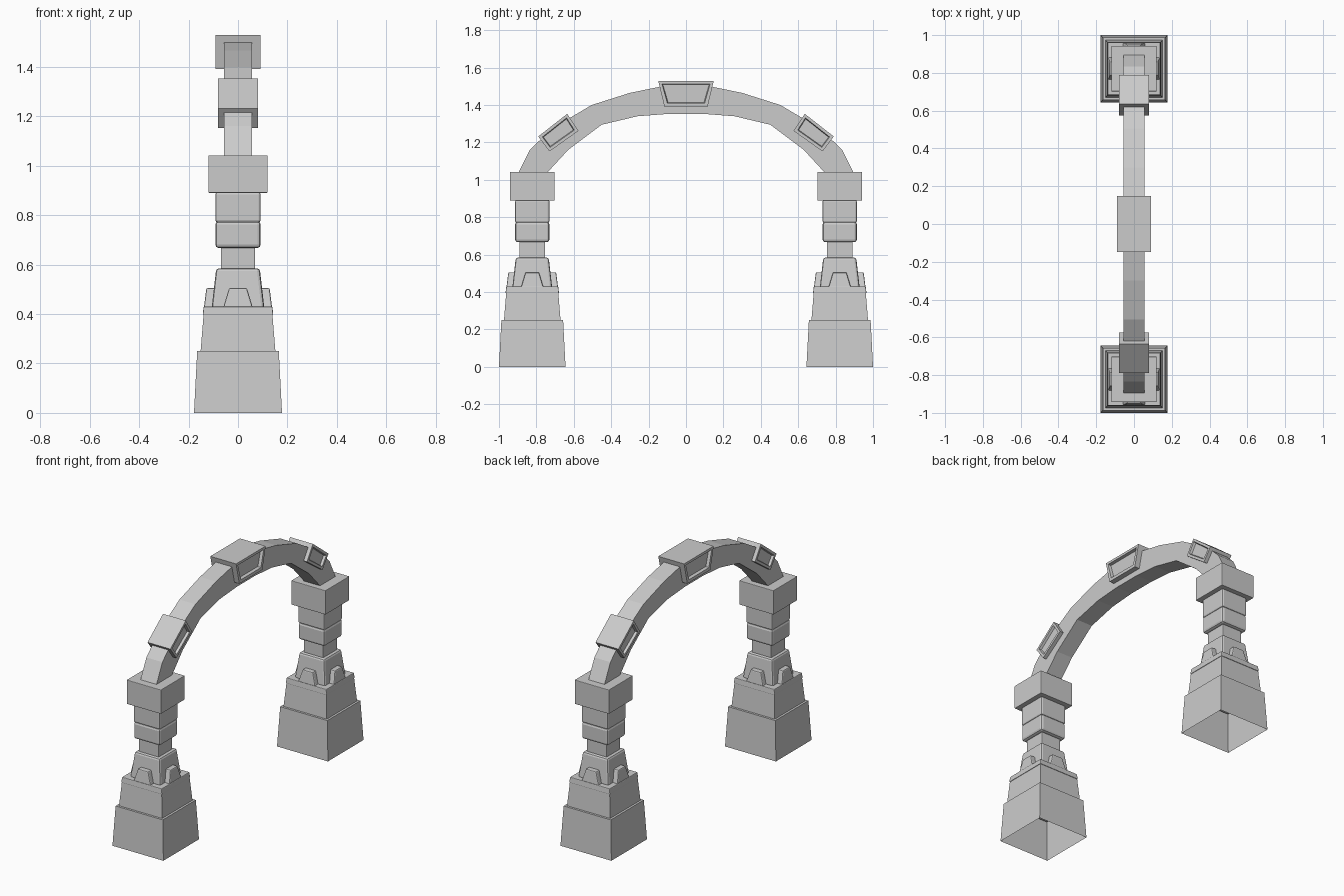
import bpy, bmesh
from mathutils import Matrix

if "Cube" in bpy.data.objects:
    bpy.data.objects.remove(bpy.data.objects["Cube"])

stone = bpy.data.materials.new("grey_stone")
stone.diffuse_color = (0.6, 0.6, 0.6, 1)
stone.use_nodes = True
stone.node_tree.nodes["Principled BSDF"].inputs["Base Color"].default_value = stone.diffuse_color


def finish(name, bm):
    bmesh.ops.recalc_face_normals(bm, faces=bm.faces)
    me = bpy.data.meshes.new(name)
    bm.to_mesh(me)
    bm.free()
    me.materials.append(stone)
    ob = bpy.data.objects.new(name, me)
    bpy.context.collection.objects.link(ob)
    return ob


def add_bevel(ob, width):
    mod = ob.modifiers.new("soft_edges", "BEVEL")
    mod.width = width
    mod.segments = 2
    mod.limit_method = "ANGLE"


def tapered_block(name, y, z0, z1, h0, h1, bevel=0.0, open_bottom=False):
    """Square block tapering from half-width h0 at z0 to h1 at z1."""
    bm = bmesh.new()
    rings = [[bm.verts.new((sx * h, y + sy * h, z))
              for sx, sy in ((-1, -1), (1, -1), (1, 1), (-1, 1))]
             for h, z in ((h0, z0), (h1, z1))]
    for i in range(4):
        j = (i + 1) % 4
        bm.faces.new((rings[0][i], rings[0][j], rings[1][j], rings[1][i]))
    bm.faces.new(rings[1])
    if not open_bottom:
        bm.faces.new(rings[0])
    ob = finish(name, bm)
    if bevel:
        add_bevel(ob, bevel)


def extruded(name, outline, half, inset=0.0, depth=0.0):
    """Solid from a y-z outline, spanning x = -half..half, with optional sunk side panels."""
    bm = bmesh.new()
    sides = [[bm.verts.new((s * half, y, z)) for y, z in outline] for s in (-1, 1)]
    caps = [bm.faces.new(side) for side in sides]
    for i in range(len(outline)):
        j = (i + 1) % len(outline)
        bm.faces.new((sides[0][i], sides[0][j], sides[1][j], sides[1][i]))
    bmesh.ops.recalc_face_normals(bm, faces=bm.faces)
    if inset:
        bmesh.ops.inset_individual(bm, faces=caps, thickness=inset, depth=0)
        bmesh.ops.inset_individual(bm, faces=caps, thickness=0.006, depth=-depth)
    return finish(name, bm)


def buttress(name, y, turn):
    """Tapered fin standing on the plinth ledge against the neck."""
    bm = bmesh.new()
    low = [(0.06, -0.06), (0.138, -0.06), (0.138, 0.06), (0.06, 0.06)]
    high = [(0.06, -0.036), (0.128, -0.036), (0.128, 0.036), (0.06, 0.036)]
    a = [bm.verts.new((px, py, 0.425)) for px, py in low]
    b = [bm.verts.new((px, py, 0.505)) for px, py in high]
    bm.faces.new(a)
    bm.faces.new(b)
    for i in range(4):
        j = (i + 1) % 4
        bm.faces.new((a[i], a[j], b[j], b[i]))
    bm.transform(Matrix.Translation((0, y, 0)) @ Matrix.Rotation(turn * 1.5707963, 4, "Z"))
    add_bevel(finish(name, bm), 0.006)


# Pillars: name, z0, z1, half-width low, half-width high, bevel
tiers = [
    ("lower_plinth", 0.0, 0.25, 0.178, 0.165, 0),
    ("upper_plinth", 0.24, 0.40, 0.152, 0.139, 0),
    ("plinth_lip", 0.395, 0.43, 0.143, 0.139, 0.004),
    ("neck", 0.42, 0.585, 0.107, 0.088, 0.012),
    ("waist", 0.58, 0.672, 0.069, 0.069, 0.004),
    ("lower_drum", 0.667, 0.775, 0.092, 0.092, 0.014),
    ("upper_drum", 0.77, 0.893, 0.092, 0.092, 0.010),
    ("capital", 0.89, 1.042, 0.12, 0.12, 0.003),
]
for side, s in (("front", -1), ("back", 1)):
    y = s * 0.822
    for name, z0, z1, h0, h1, bev in tiers:
        tapered_block(f"{side}_{name}", y, z0, z1, h0, h1, bev,
                      open_bottom=(name == "lower_plinth"))
    for k in range(4):
        buttress(f"{side}_buttress_{k}", y, k)

# Arch band: half outlines mirrored across y = 0
outer = [(-0.90, 1.03), (-0.835, 1.16), (-0.72, 1.272), (-0.505, 1.40), (-0.30, 1.465), (-0.13, 1.50)]
inner = [(-0.75, 1.03), (-0.63, 1.16), (-0.45, 1.295), (-0.26, 1.34), (-0.09, 1.353)]


def mirrored(points):
    return points + [(-y, z) for y, z in reversed(points)]


extruded("arch_band", mirrored(outer) + mirrored(inner)[::-1], 0.056)

# Keystone and shoulder stones with sunk side panels
extruded("keystone", [(-0.148, 1.528), (0.148, 1.528), (0.115, 1.39), (-0.115, 1.39)],
         0.09, 0.025, 0.018)
shoulder = [(-0.635, 1.353), (-0.575, 1.262), (-0.73, 1.152), (-0.79, 1.232)]
for side, s in (("front", 1), ("back", -1)):
    extruded(f"{side}_shoulder_stone", [(s * y, z) for y, z in shoulder], 0.08, 0.022, 0.015)
